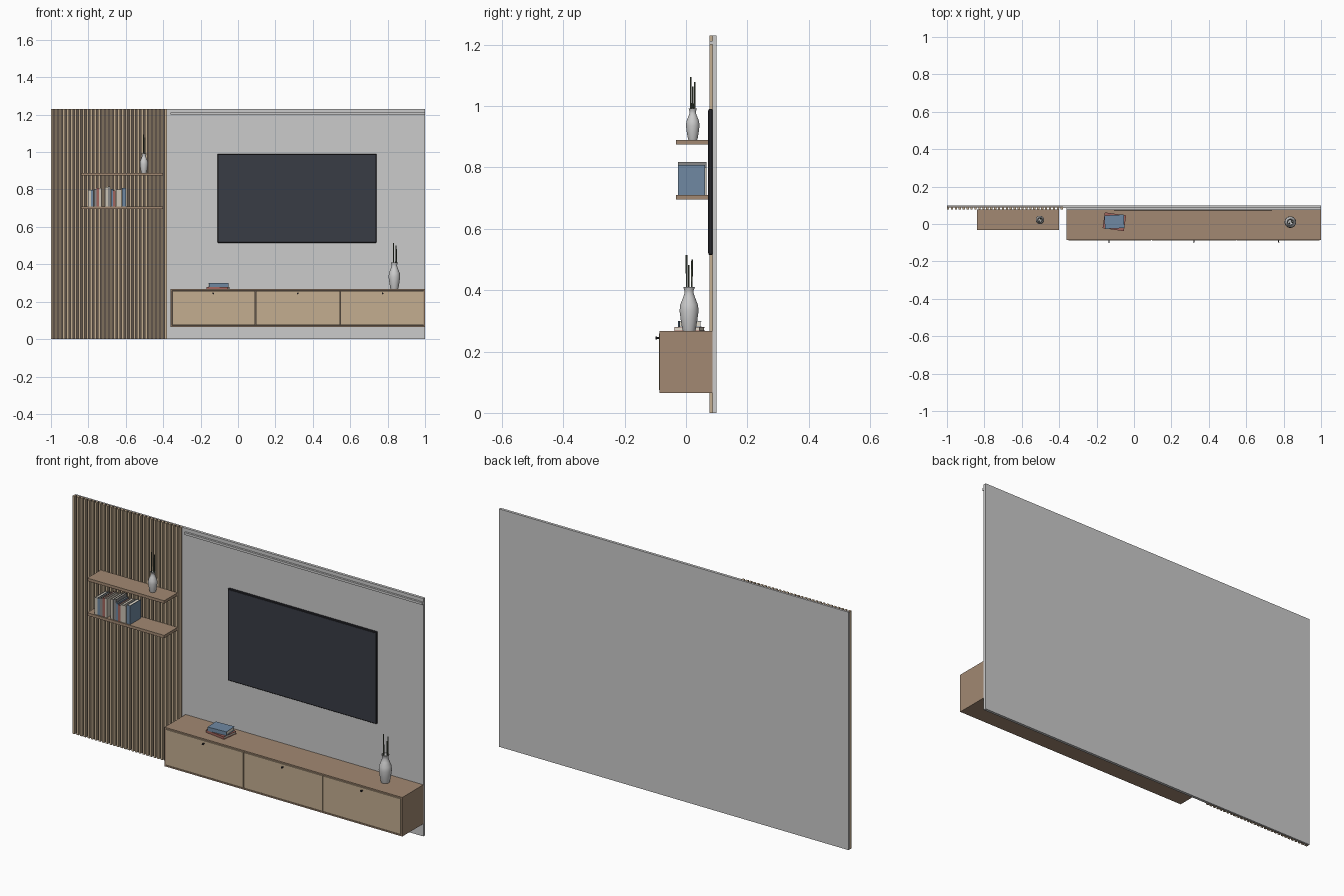
import bpy, bmesh, math
from mathutils import Matrix

if "Cube" in bpy.data.objects:
    bpy.data.objects.remove(bpy.data.objects["Cube"])


def material(name, r, g, b):
    m = bpy.data.materials.new(name)
    m.diffuse_color = (r, g, b, 1)
    m.use_nodes = True
    m.node_tree.nodes["Principled BSDF"].inputs["Base Color"].default_value = m.diffuse_color
    return m


WOOD = material("wood", 0.36, 0.25, 0.17)
LIGHT = material("light_wood", 0.55, 0.42, 0.28)
DARK = material("dark_backing", 0.12, 0.09, 0.07)
SCREEN = material("screen", 0.04, 0.045, 0.06)
FRAME = material("frame", 0.02, 0.02, 0.025)
STEM = material("stem", 0.09, 0.11, 0.07)
PAPER = material("paper", 0.75, 0.70, 0.60)
BLUE = material("blue_cover", 0.16, 0.25, 0.36)
RED = material("red_cover", 0.36, 0.13, 0.11)
CREAM = material("cream_cover", 0.60, 0.55, 0.46)
SLATE = material("slate_cover", 0.25, 0.25, 0.25)


def finish(name, bm, mat=None):
    bmesh.ops.recalc_face_normals(bm, faces=bm.faces)
    me = bpy.data.meshes.new(name)
    bm.to_mesh(me)
    bm.free()
    ob = bpy.data.objects.new(name, me)
    bpy.context.collection.objects.link(ob)
    if mat:
        me.materials.append(mat)
    return ob


def add_box(bm, x0, x1, y0, y1, z0, z1):
    m = Matrix.Translation(((x0 + x1) / 2, (y0 + y1) / 2, (z0 + z1) / 2))
    bmesh.ops.create_cube(bm, size=1, matrix=m @ Matrix.Diagonal((x1 - x0, y1 - y0, z1 - z0, 1)))


def box(name, b, mat=None, bevel=0):
    bm = bmesh.new()
    add_box(bm, *b)
    ob = finish(name, bm, mat)
    if bevel:
        mod = ob.modifiers.new("bevel", 'BEVEL')
        mod.width = bevel
    return ob


def smooth(ob):
    bpy.ops.object.select_all(action='DESELECT')
    bpy.context.view_layer.objects.active = ob
    ob.select_set(True)
    bpy.ops.object.shade_smooth_by_angle()


def rod(name, loc, r, h, mat, tilt=(0, 0), along_y=False):
    bm = bmesh.new()
    rot = Matrix.Rotation(tilt[0], 4, 'Y') @ Matrix.Rotation(tilt[1], 4, 'X')
    if along_y:
        rot = Matrix.Rotation(math.pi / 2, 4, 'X')
    m = Matrix.Translation(loc) @ rot @ Matrix.Translation((0, 0, h / 2))
    bmesh.ops.create_cone(bm, cap_ends=True, segments=12, radius1=r, radius2=r, depth=h, matrix=m)
    smooth(finish(name, bm, mat))


def vase(name, x, y, z, s, stems):
    # Lathed hollow vase, outside then inside
    prof = [(0, 0), (.020, 0), (.022, .006), (.027, .035), (.031, .065), (.029, .085),
            (.020, .108), (.015, .122), (.015, .132), (.019, .143), (.016, .143),
            (.012, .130), (.012, .122), (.017, .106), (.025, .080), (.024, .040), (0, .010)]
    bm = bmesh.new()
    vs = [bm.verts.new((r * s, 0, h * s)) for r, h in prof]
    es = [bm.edges.new(p) for p in zip(vs, vs[1:])]
    bmesh.ops.spin(bm, geom=vs + es, cent=(0, 0, 0), axis=(0, 0, 1), angle=2 * math.pi, steps=32)
    bmesh.ops.remove_doubles(bm, verts=bm.verts, dist=1e-5)
    ob = finish(name, bm)
    ob.location = (x, y, z)
    smooth(ob)
    for i, (dx, dy, h) in enumerate(stems):
        rod(f"{name}_stem_{i}", (x + dx, y + dy, z + .02 * s), .0028, h - .02 * s, STEM, (dx * 2, -dy * 2))


def book(name, t, d, h, mat):
    # Upright book at its corner: thickness x, depth y, height z, spine to the front
    c = .0018
    bm = bmesh.new()
    add_box(bm, 0, c, 0, d, 0, h)
    add_box(bm, t - c, t, 0, d, 0, h)
    add_box(bm, c, t - c, 0, c, 0, h)
    cover = finish(name + "_cover", bm, mat)
    pages = box(name + "_pages", (c, t - c, c, d - .003, .002, h - .003), PAPER)
    pages.parent = cover
    return cover


# Wall
box("back_wall", (-1, 1, .093, .10, 0, 1.23))
box("wall_panel", (-.38, 1, .086, .0935, 0, 1.23))
box("ceiling_rail", (-.36, 1, .076, .0865, 1.20, 1.212))
box("slat_backing", (-1, -.38, .089, .0935, 0, 1.23), DARK)

# Vertical slats
N = 30
pitch = (.62 - .012) / (N - 1)
for i in range(N):
    x = -1 + i * pitch
    box(f"slat_{i}", (x, x + .012, .077, .0895, 0, 1.23), LIGHT)

# Television
box("tv_body", (-.11, .74, .0735, .0865, .515, .99), FRAME, .002)
box("tv_screen", (-.105, .735, .072, .074, .521, .985), SCREEN)

# Floating cabinet with three flap doors
X0, X1, Z0, Z1 = -.36, 1, .065, .267
box("cabinet_body", (X0 + .006, X1 - .006, -.076, .0865, Z0 + .006, Z1 - .006), DARK)
for nm, b in {"top": (X0, X1, Z1 - .007, Z1), "bottom": (X0, X1, Z0, Z0 + .007),
              "left": (X0, X0 + .007, Z0 + .007, Z1 - .007),
              "right": (X1 - .007, X1, Z0 + .007, Z1 - .007)}.items():
    box("cabinet_" + nm, (b[0], b[1], -.086, .0865, b[2], b[3]), WOOD)
W = (X1 - X0) / 3
for i in range(3):
    a = X0 + i * W + (.009 if i == 0 else .002)
    e = X0 + (i + 1) * W - (.009 if i == 2 else .002)
    box(f"door_{i}", (a, e, -.088, -.075, Z0 + .010, Z1 - .009), LIGHT)
    c = X0 + (i + .41 + .09) * W
    rod(f"knob_stem_{i}", (c, -.087, .244), .0025, .009, FRAME, along_y=True)
    rod(f"knob_{i}", (c, -.095, .244), .0045, .005, FRAME, along_y=True)

# Shelves
box("lower_shelf", (-.84, -.40, -.032, .078, .695, .710), WOOD)
box("upper_shelf", (-.84, -.40, -.032, .078, .874, .889), WOOD)

# Shelf books: start x, thickness, height, cover
row = [(-.802, .016, .088, CREAM), (-.785, .013, .088, BLUE), (-.771, .014, .092, SLATE),
       (-.756, .012, .098, RED), (-.743, .012, .098, CREAM), (-.712, .016, .103, CREAM),
       (-.695, .014, .107, SLATE), (-.680, .011, .092, BLUE), (-.668, .014, .085, RED),
       (-.653, .016, .090, CREAM), (-.636, .014, .090, CREAM), (-.619, .020, .097, BLUE)]
for i, (x, t, h, m) in enumerate(row):
    b = book(f"shelf_book_{i}", t, .088 if i % 3 else .092, h, m)
    b.location = (x, -.026, .710)

# Lying books on the cabinet
for nm, t, d, h, m, z, ang in (("stack_lower_book", .013, .085, .115, RED, .267, -8),
                               ("stack_upper_book", .020, .072, .104, BLUE, .280, 3)):
    b = book(nm, t, d, h, m)
    b.matrix_world = (Matrix.Translation((-.105, .012, z + t)) @ Matrix.Rotation(math.radians(ang), 4, 'Z')
                      @ Matrix.Translation((-h / 2, -d / 2, 0)) @ Matrix.Rotation(math.pi / 2, 4, 'Y'))

# Vases with stems
vase("cabinet_vase", .836, .010, .267, 1, [(-.003, -.006, .248), (.008, -.001, .215), (.006, .007, .233)])
vase("shelf_vase", -.503, .022, .889, .715, [(-.002, -.005, .206), (.005, 0, .175), (.004, .005, .190)])
